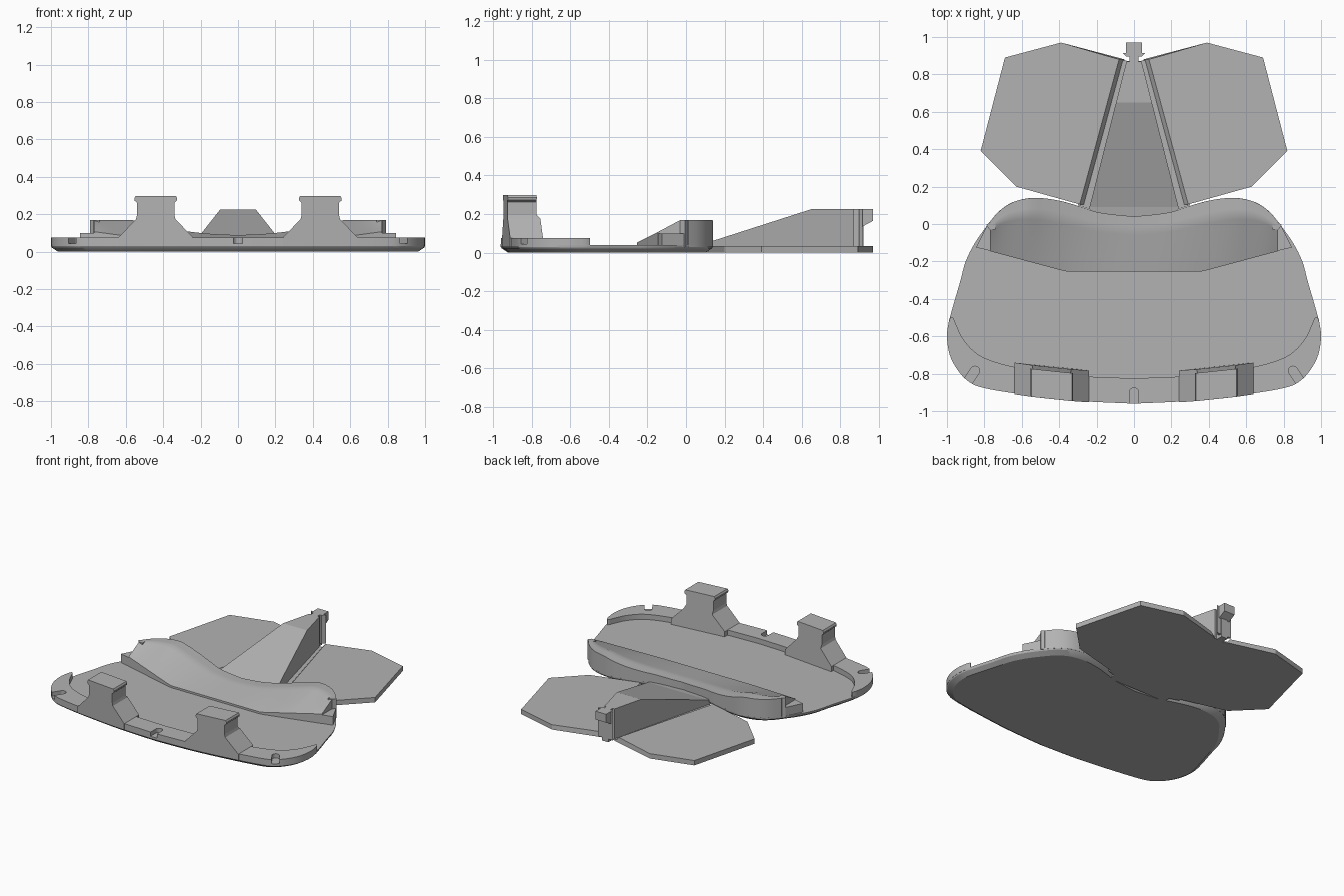
import bpy, bmesh, math
from mathutils import Vector

if "Cube" in bpy.data.objects:
    bpy.data.objects.remove(bpy.data.objects["Cube"])

grey = bpy.data.materials.new("matte grey")
grey.diffuse_color = (0.45, 0.45, 0.45, 1)
grey.use_nodes = True
grey.node_tree.nodes["Principled BSDF"].inputs["Base Color"].default_value = grey.diffuse_color


def finish(name, bm, smooth=True):
    bmesh.ops.recalc_face_normals(bm, faces=bm.faces)
    me = bpy.data.meshes.new(name)
    bm.to_mesh(me)
    bm.free()
    ob = bpy.data.objects.new(name, me)
    bpy.context.collection.objects.link(ob)
    me.materials.append(grey)
    if smooth:
        bpy.ops.object.select_all(action='DESELECT')
        ob.select_set(True)
        bpy.context.view_layer.objects.active = ob
        bpy.ops.object.shade_smooth_by_angle(angle=math.radians(28))
    return ob


def loft(name, rings, smooth=True):
    """Closed solid through rings of equal point count, with end caps."""
    bm = bmesh.new()
    vs = [[bm.verts.new(p) for p in r] for r in rings]
    n = len(rings[0])
    for a, b in zip(vs, vs[1:]):
        for i in range(n):
            j = (i + 1) % n
            bm.faces.new((a[i], a[j], b[j], b[i]))
    bm.faces.new(vs[0])
    bm.faces.new(vs[-1])
    return finish(name, bm, smooth)


def prism(name, pts, z0, z1, smooth=False):
    return loft(name, [[(x, y, z) for x, y in pts] for z in (z0, z1)], smooth)


def curve(pts, steps=4):
    """Smooth curve through points."""
    p = [Vector(q) for q in pts]
    p = [2 * p[0] - p[1]] + p + [2 * p[-1] - p[-2]]
    out = []
    for a, b, c, d in zip(p, p[1:], p[2:], p[3:]):
        for k in range(steps):
            t = k / steps
            out.append(0.5 * (2 * b + (c - a) * t + (2 * a - 5 * b + 4 * c - d) * t * t
                              + (3 * b - a - 3 * c + d) * t ** 3))
    return [(v.x, v.y) for v in out] + [tuple(pts[-1])]


def mirror(half):
    """Half outline starting and ending on x = 0 to a full loop."""
    return half + [(-x, y) for x, y in half[-2:0:-1]]


# base plate with chamfered underside
back = curve([(0, .04), (.18, .06), (.27, .088), (.4, .125), (.53, .14), (.64, .12),
              (.72, .07), (.78, 0)])
side = curve([(.78, 0), (.85, -.1), (.9, -.2), (.93, -.31), (.965, -.43), (.99, -.52)])
front = curve([(.99, -.52), (1, -.6), (.985, -.7), (.94, -.785), (.88, -.845),
               (.8, -.877), (.6, -.91), (.3, -.945), (0, -.96)])
outline = mirror(back + side[1:] + front[1:])


def ring(sx, sy, z):
    return [(x * sx, -.41 + (y + .41) * sy, z) for x, y in outline]


loft("base_plate", [ring(.962, .93, 0), ring(.995, .99, .022), ring(1, 1, .032), ring(1, 1, .038)])

# raised front rim with rounded ends and small notches
inner = curve([(0, -.825), (.3, -.812), (.52, -.785), (.7, -.75), (.83, -.7), (.91, -.62),
               (.95, -.54), (.965, -.505), (.978, -.497), (.99, -.52)])
edge = mirror(inner + front[1:])
rim = prism("front_rim", edge, .03, .075, True)
for i, (x, y, dx, dy) in enumerate(((0, -.9, 0, -1), (.85, -.785, .55, -.83), (-.85, -.785, -.55, -.83))):
    d = Vector((dx, dy)).normalized()
    s = Vector((-d.y, d.x))
    o = Vector((x, y))
    r = .025
    pts = [o - d * r * math.sin(a) + s * r * math.cos(a)
           for a in (math.pi * k / 10 for k in range(11))]
    pts += [o + d * .2 - s * r, o + d * .2 + s * r]
    cut = prism("notch_cutter_%d" % i, [tuple(p) for p in pts], .045, .2)
    cut.hide_render = True
    cut.hide_viewport = True
    m = rim.modifiers.new("notch", 'BOOLEAN')
    m.object = cut
    m.solver = 'EXACT'

# pair of posts with flared foot and lipped head, following the rim
post = [(-.2, .03), (-.2, .075), (-.105, .175), (-.1, .195), (-.1, .262), (-.112, .272),
        (-.115, .285), (-.108, .298)]
post = post + [(-x, z) for x, z in reversed(post)]
for s in (-1, 1):
    rings = []
    for y0 in (-.96, -.81):
        r = []
        for x, z in post:
            px = s * .44 + x
            y = y0 + .12 * px * px
            if y0 > -.9 and z < .18:
                y += .02
            r.append((px, y, z))
        rings.append(r)
    loft("left_post" if s < 0 else "right_post", rings, False)

# saddle: concave crosswise body rising to both ends
W, NX, NY = .77, 48, 12


def back_y(x):
    x = abs(x)
    for (x0, y0), (x1, y1) in zip(back, back[1:]):
        if x0 <= x <= x1:
            return y0 + (y1 - y0) * (x - x0) / (x1 - x0)
    return 0


bm = bmesh.new()
grid = []
for i in range(NX + 1):
    x = W * (2 * i / NX - 1)
    e = max(0, abs(x) - .36) / (W - .36)
    y0, y1 = -.255 + .11 * e, back_y(x)
    col = []
    for j in range(NY + 1):
        y = y0 + (y1 - y0) * j / NY
        t = min(1, (y - y0) / max(.05, (y1 - y0) * .75))
        hi = .09 + .08 * min(1, (x / .56) ** 2)
        lo = .052 + .055 * e
        col.append((bm.verts.new((x, y, lo + (hi - lo) * t)), bm.verts.new((x, y, .03))))
    grid.append(col)
for k in (0, 1):
    for i in range(NX):
        for j in range(NY):
            bm.faces.new([grid[a][b][k] for a, b in ((i, j), (i + 1, j), (i + 1, j + 1), (i, j + 1))])
loop = ([grid[i][0] for i in range(NX)] + [grid[NX][j] for j in range(NY)]
        + [grid[i][NY] for i in range(NX, 0, -1)] + [grid[0][j] for j in range(NY, 0, -1)])
for a, b in zip(loop, loop[1:] + loop[:1]):
    bm.faces.new((a[0], b[0], b[1], a[1]))
finish("saddle", bm)

# end blocks, tail side strips and wings, mirrored left and right
for s, tag in ((-1, "left"), (1, "right")):
    prism(tag + "_end_block", [(s * x, y) for x, y in
          ((.74, -.15), (.845, -.125), (.785, -.005), (.74, -.02))], .03, .1)
    prism(tag + "_end_lip", [(s * x, y) for x, y in
          ((.74, -.03), (.772, -.03), (.79, -.005), (.74, .03))], .03, .17)
    prism(tag + "_hinge_strip", [(s * x, y) for x, y in
          ((.02, .87), (.09, .88), (.3, .1), (.24, .08))], 0, .01)
    wing = [(.39, .97), (.69, .89), (.82, .39), (.63, .2)]
    loft(tag + "_wing", [[(s * x, y, z) for x, y in [(a, .88), (b, .105)] + wing[::-1]]
         for a, b, z in ((.05, .26, 0), (.08, .29, .035))], False)

# tail wedge: long ramp then level top, vertical sides
def half_width(y):
    return .24 - .2 * (y - .08) / .79


loft("tail_wedge", [[(-w, y, 0), (w, y, 0), (w, y, z), (-w, y, z)] for y, w, z in
     ((.03, .23, .036), (.09, .238, .045), (.65, half_width(.65), .225), (.87, .04, .225))], False)

# tail end: neck, side tabs and hook
prism("tail_neck", [(-.025, .86), (.025, .86), (.025, .92), (-.025, .92)], 0, .225)
prism("tail_tabs", [(-.04, .895), (-.06, .915), (.06, .915), (.04, .895)], .02, .225)
hook = [(.905, .225), (.97, .225), (.97, .165), (.905, .13)]
loft("tail_hook", [[(x, y, z) for y, z in hook] for x in (-.042, .042)], False)
